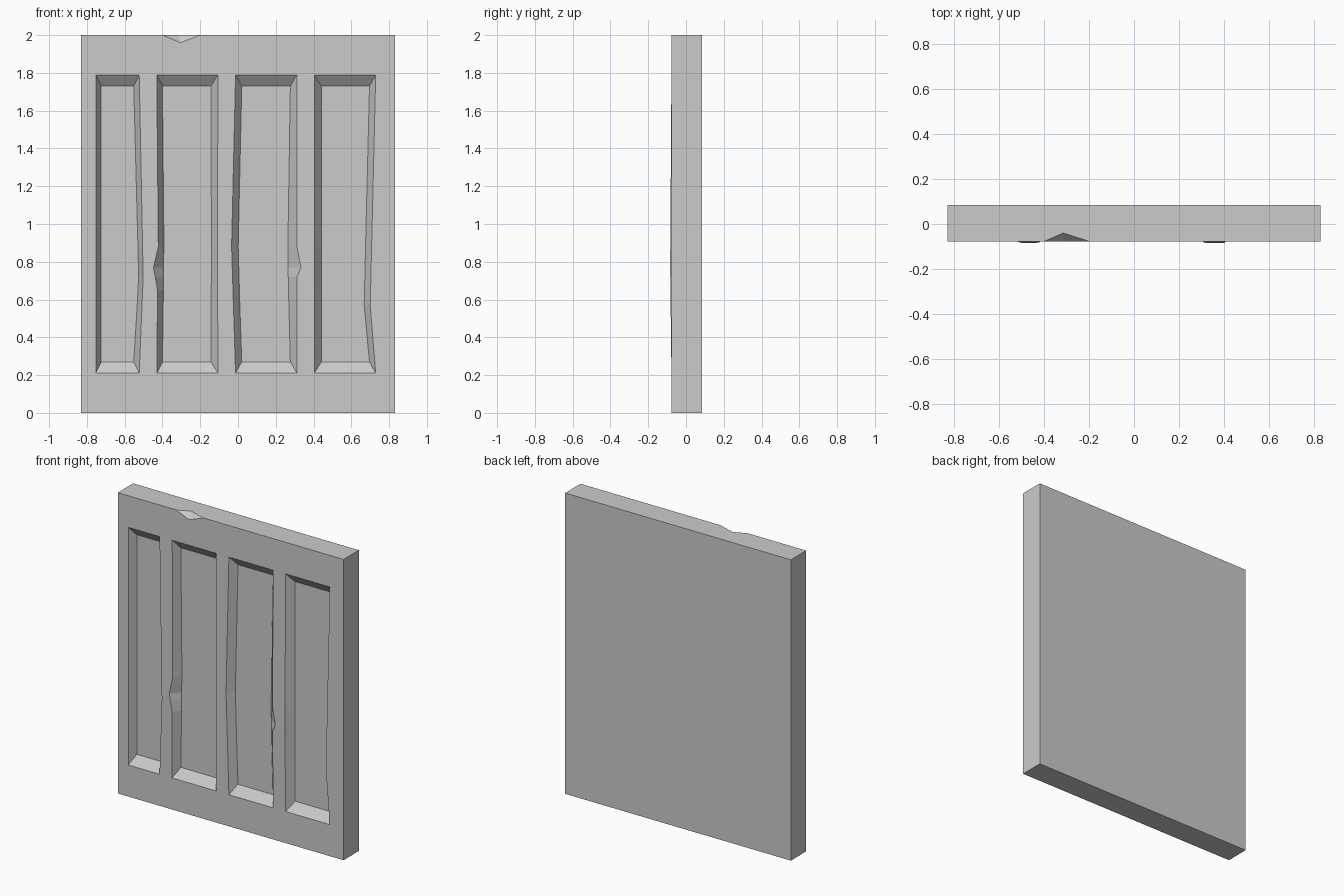
import bpy, bmesh

if "Cube" in bpy.data.objects:
    bpy.data.objects.remove(bpy.data.objects["Cube"])

W, H = 0.83, 2.0
FRONT, BACK, FLOOR = -0.077, 0.084, -0.029
Z0, Z1 = 0.21, 1.79            # outer opening heights
IZ0, IZ1 = 0.27, 1.73          # recessed floor heights
LEVELS = [Z0, 0.57, 0.65, 0.72, 0.77, 0.88, 1.79]

# Each opening: left and right side profiles as (z, outer x, inner x)
OPENINGS = [
    ([(Z0, -.753, -.724), (Z1, -.753, -.724)],
     [(Z0, -.523, -.552), (.72, -.502, -.526), (Z1, -.523, -.552)]),
    ([(Z0, -.430, -.400), (.65, -.426, -.395), (.77, -.447, -.395),
      (.88, -.422, -.392), (Z1, -.430, -.400)],
     [(Z0, -.106, -.143), (.88, -.109, -.141), (Z1, -.106, -.143)]),
    ([(Z0, -.013, .020), (.88, -.034, .001), (Z1, -.013, .020)],
     [(Z0, .312, .277), (.72, .312, .266), (.77, .333, .265),
      (.88, .312, .264), (Z1, .312, .277)]),
    ([(Z0, .404, .441), (Z1, .404, .441)],
     [(Z0, .729, .696), (.57, .700, .668), (Z1, .729, .696)]),
]


def sample(profile, z):
    for a, b in zip(profile, profile[1:]):
        if z <= b[0] + 1e-6:
            t = (z - a[0]) / (b[0] - a[0])
            return a[1] + t * (b[1] - a[1]), a[2] + t * (b[2] - a[2])


def inner_z(z):
    return IZ0 if z == Z0 else IZ1 if z == Z1 else z


bm = bmesh.new()


def face(*pts):
    bm.faces.new([bm.verts.new(p) for p in pts])


def side_lines(profile, bulge):
    # outer lip and recessed inner line of one side of an opening
    outer, inner = [], []
    for z in LEVELS:
        xo, xi = sample(profile, z)
        k = min((z - Z0) / (0.77 - Z0), (Z1 - z) / (Z1 - 0.77))
        outer.append((xo, FRONT - bulge * k, z))
        inner.append((xi, FLOOR, inner_z(z)))
    return outer, inner


def strip(a, b):
    for i in range(len(a) - 1):
        face(a[i], b[i], b[i + 1], a[i + 1])


# Recessed openings with bevelled surrounds, and the stiles between them
edge_l = [(-W, FRONT, z) for z in LEVELS]
edge_r = [(W, FRONT, z) for z in LEVELS]
previous = edge_l
low, high = [edge_l[0]], [edge_l[-1]]
bulges = [(0, .007), (.007, 0), (0, .007), (.007, 0)]
for (left, right), (bl, br) in zip(OPENINGS, bulges):
    lo, li = side_lines(left, bl)
    ro, ri = side_lines(right, br)
    strip(previous, lo)
    strip(lo, li)
    strip(li, ri)
    strip(ri, ro)
    for end in (0, -1):
        face(lo[end], li[end], ri[end], ro[end])
    low += [lo[0], ro[0]]
    high += [lo[-1], ro[-1]]
    previous = ro
strip(previous, edge_r)
low.append(edge_r[0])
high.append(edge_r[-1])

# Rails, with a chip broken out of the top front edge
ca, cb, cc = (-.40, FRONT, H), (-.305, FRONT, 1.96), (-.20, FRONT, H)
cd = (-.315, -.040, H)
fl, fr, tl, tr = (-W, FRONT, 0), (W, FRONT, 0), (-W, FRONT, H), (W, FRONT, H)
bl, br, ul, ur = (-W, BACK, 0), (W, BACK, 0), (-W, BACK, H), (W, BACK, H)
face(fl, fr, *reversed(low))
face(*high, tr, cc, cb, ca, tl)
face(ca, cb, cd)
face(cb, cc, cd)

# Top, bottom, back and ends of the slab
face(tl, ca, cd, cc, tr, ur, ul)
face(fl, bl, br, fr)
face(bl, ul, ur, br)
face(fl, *edge_l, tl, ul, bl)
face(fr, *edge_r, tr, ur, br)

bmesh.ops.remove_doubles(bm, verts=bm.verts, dist=1e-5)
bmesh.ops.recalc_face_normals(bm, faces=bm.faces)
mesh = bpy.data.meshes.new("panelled_slab")
bm.to_mesh(mesh)
bm.free()
bpy.context.collection.objects.link(bpy.data.objects.new("panelled_slab", mesh))
